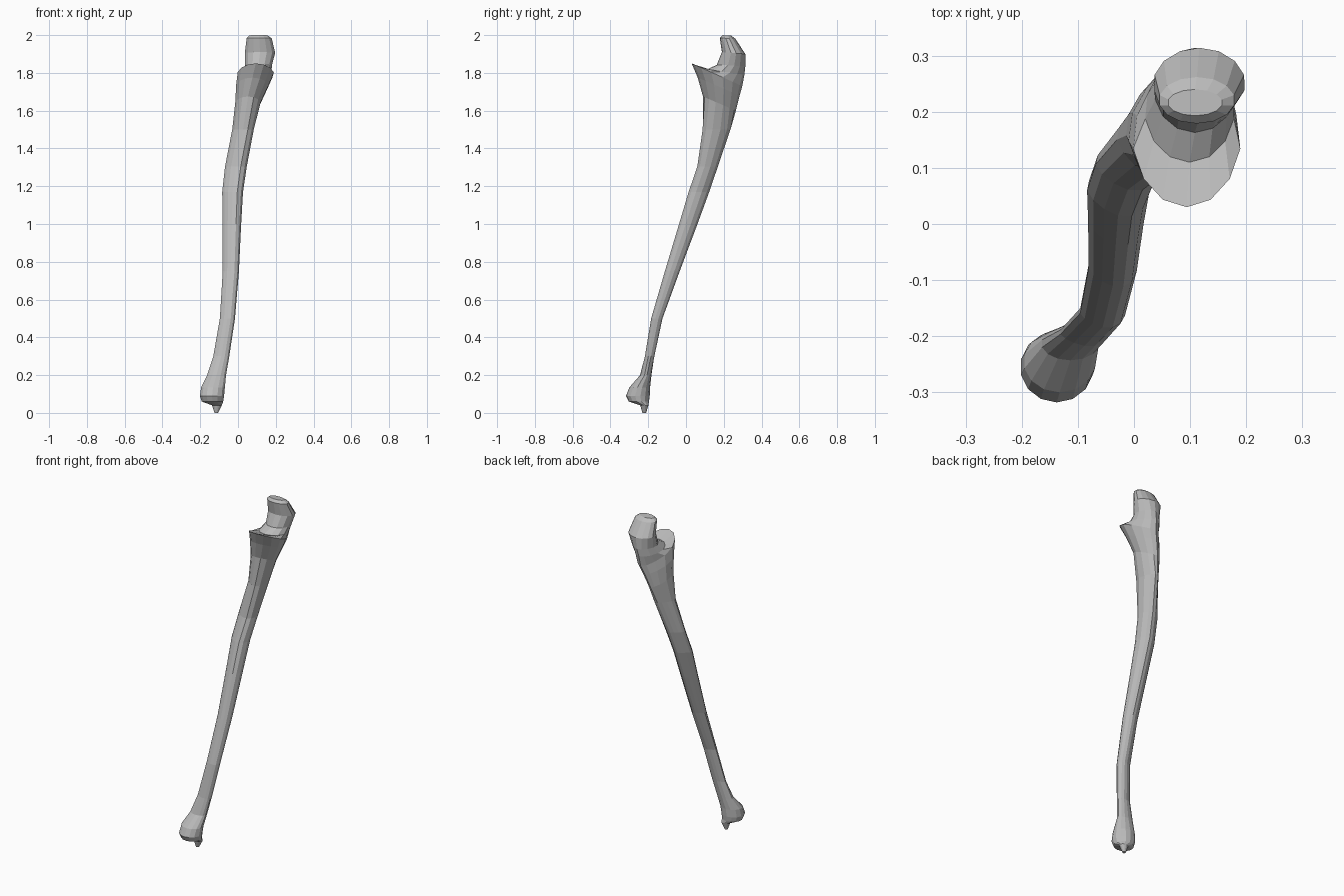
import bpy, bmesh, math

SIDES = 14

# Level rings of wrist end and shaft: z, y front, y back, x left, x right
shaft = [
    (.00, -.231, -.211, -.124, -.106),
    (.04, -.242, -.199, -.138, -.085),
    (.06, -.303, -.196, -.193, -.077),
    (.09, -.318, -.192, -.203, -.072),
    (.135, -.30, -.19, -.197, -.068),
    (.20, -.243, -.183, -.165, -.062),
    (.30, -.217, -.168, -.132, -.045),
    (.50, -.184, -.125, -.097, -.015),
    (.75, -.111, -.034, -.082, .006),
    (1.0, -.036, .06, -.083, .018),
    (1.17, .015, .122, -.085, .028),
    (1.305, .061, .168, -.07, .048),
    (1.5, .089, .234, -.032, .085),
]
# Tilted rings fanning around the notch: y, z front, y, z back, x left, x right
hook = [
    (.09, 1.675, .264, 1.60, -.016, .122),
    (.062, 1.775, .284, 1.68, -.012, .165),
    (.03, 1.85, .298, 1.73, -.004, .192),
    (.11, 1.817, .309, 1.79, .018, .18),
    (.163, 1.843, .314, 1.835, .036, .181),
    (.19, 1.91, .314, 1.90, .034, .199),
    (.179, 1.985, .262, 1.98, .044, .18),
    (.193, 2.0, .24, 1.997, .06, .158),
]
rings = [(yf, z, yb, z, xl, xr) for z, yf, yb, xl, xr in shaft] + hook


def ring_points(yf, zf, yb, zb, xl, xr):
    cx, hx = (xl + xr) / 2, (xr - xl) / 2
    pinch = 0.3 if 0.25 < zb < 1.55 else 0       # sharper left border on shaft
    narrow = 0.35 * max(0, min(1, zb - 0.4, (1.92 - zb) * 5))  # slimmer back edge
    for i in range(SIDES):
        t = 2 * math.pi * i / SIDES
        u, v = math.cos(t), math.sin(t)          # u: front, v: right
        f = (1 + u * (1 + pinch * v)) / 2
        yield (cx + hx * v * (1 + narrow * min(u, 0)),
               yb + (yf - yb) * f, zb + (zf - zb) * f)


# Loft the rings into one closed bone
bm = bmesh.new()
loops = [[bm.verts.new(p) for p in ring_points(*r)] for r in rings]
for a, b in zip(loops, loops[1:]):
    for i in range(SIDES):
        j = (i + 1) % SIDES
        bm.faces.new((a[i], a[j], b[j], b[i]))
bm.faces.new(loops[0])
bm.faces.new(loops[-1])
bmesh.ops.recalc_face_normals(bm, faces=bm.faces)

mesh = bpy.data.meshes.new("forearm_bone")
bm.to_mesh(mesh)
bm.free()

# Single grey colour
grey = bpy.data.materials.new("bone grey")
grey.diffuse_color = (0.5, 0.5, 0.5, 1)
mesh.materials.append(grey)
bone = bpy.data.objects.new("forearm_bone", mesh)
bpy.context.collection.objects.link(bone)
